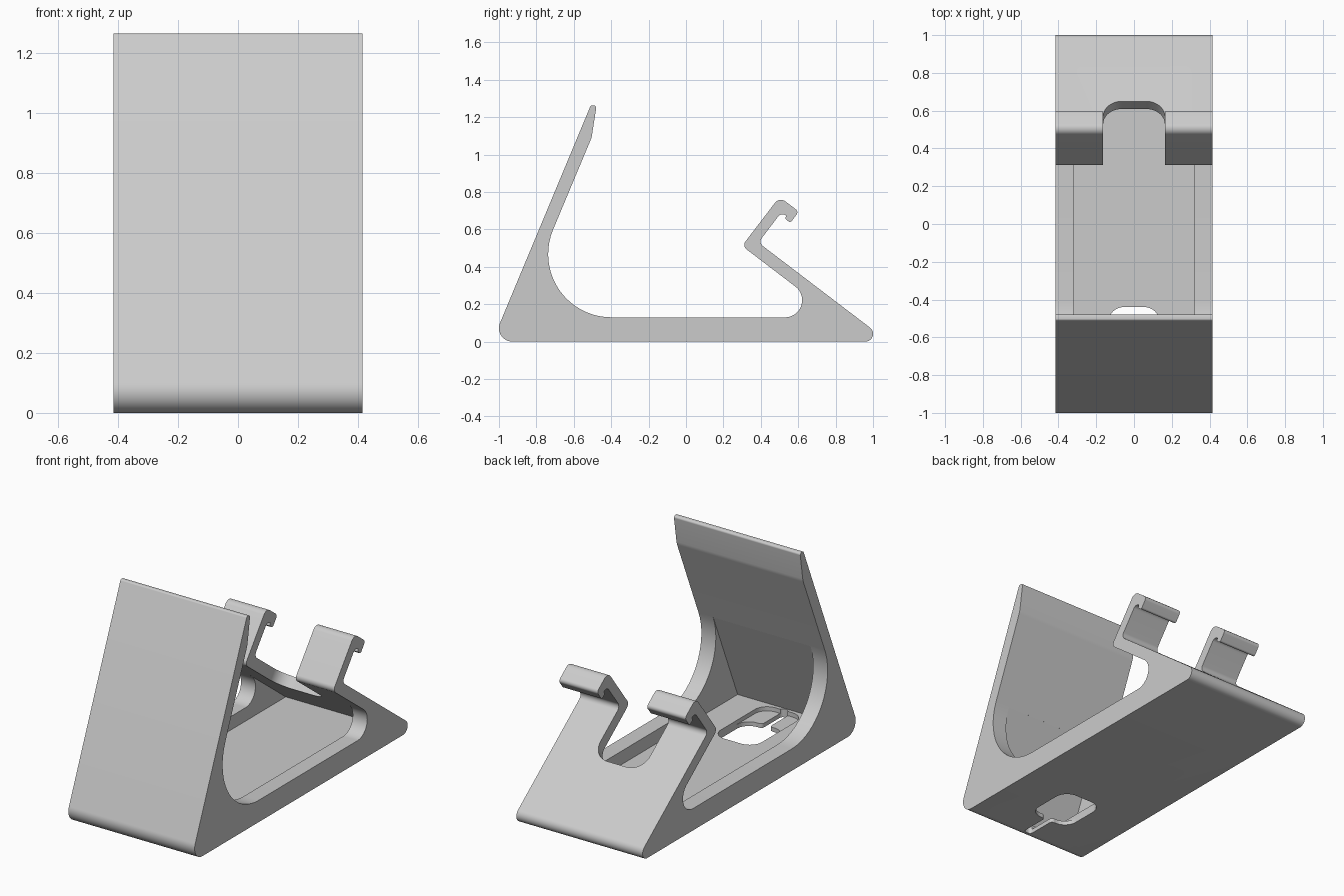
import bpy, bmesh, math
from mathutils import Vector

if "Cube" in bpy.data.objects:
    bpy.data.objects.remove(bpy.data.objects["Cube"])

grey = bpy.data.materials.new("plain_grey")
grey.diffuse_color = (0.6, 0.6, 0.6, 1)
grey.use_nodes = True
grey.node_tree.nodes["Principled BSDF"].inputs["Base Color"].default_value = grey.diffuse_color


def rounded(corners):
    """Turn (a, b, radius) corners into an outline with rounded corners."""
    out = []
    n = len(corners)
    for i, (a, b, r) in enumerate(corners):
        p = Vector((a, b))
        if r == 0:
            out.append(p)
            continue
        u = (Vector(corners[i - 1][:2]) - p).normalized()
        v = (Vector(corners[(i + 1) % n][:2]) - p).normalized()
        half = u.angle(v) / 2
        centre = p + (u + v).normalized() * (r / math.sin(half))
        start = p + u * (r / math.tan(half)) - centre
        end = p + v * (r / math.tan(half)) - centre
        sweep = math.pi - 2 * half
        steps = max(3, math.ceil(sweep / math.radians(6)))
        for k in range(steps + 1):
            t = k / steps
            w = (start * math.sin((1 - t) * sweep) + end * math.sin(t * sweep)) / math.sin(sweep)
            out.append(centre + w)
    return out


def prism(name, outline, origin, u, v, w, low, high):
    """Extrude an outline in the u-v plane along w from low to high."""
    origin, u, v, w = map(Vector, (origin, u, v, w))
    bm = bmesh.new()
    base = [bm.verts.new(origin + u * p.x + v * p.y + w * low) for p in outline]
    face = bm.faces.new(base)
    moved = bmesh.ops.extrude_face_region(bm, geom=[face])["geom"]
    bmesh.ops.translate(bm, vec=w * (high - low),
                        verts=[g for g in moved if isinstance(g, bmesh.types.BMVert)])
    bmesh.ops.recalc_face_normals(bm, faces=bm.faces)
    mesh = bpy.data.meshes.new(name)
    bm.to_mesh(mesh)
    bm.free()
    mesh.materials.append(grey)
    obj = bpy.data.objects.new(name, mesh)
    bpy.context.collection.objects.link(obj)
    return obj


X, Y, Z = (1, 0, 0), (0, 1, 0), (0, 0, 1)
slope = Vector((0.795, -0.607)).normalized()   # down the back plate
normal = Vector((-slope.y, slope.x))           # out of the back plate


def hook(a, b, r):
    """Corner measured along the hook top (a) and below it (b)."""
    p = Vector((0.50, 0.774)) + slope * a - normal * b
    return (p.x, p.y, r)


# Stand side profile: front panel, floor, back plate and hook
profile = rounded([
    (-1.036, 0, 0.072), (-0.509, 1.264, 0.012), (-0.478, 1.262, 0.012),
    (-0.505, 1.09, 0.1), (-0.907, 0.13, 0.338), (0.801, 0.13, 0.0917),
    hook(0, 0.33, 0.03), hook(0, 0, 0.04), hook(0.13, 0, 0.02),
    hook(0.13, 0.075, 0.012), hook(0.095, 0.075, 0.008), hook(0.09, 0.058, 0),
    hook(0.058, 0.058, 0.03), hook(0.058, 0.263, 0.03), (1.0825, 0, 0.042)])
stand = prism("stand", profile, (0, 0, 0), Y, Z, X, -0.415, 0.415)

# Pocket hollowed between the two side walls
pocket = prism("pocket_cutter", rounded([
    (-0.712, 0.597, 0), (-0.942, 0.05, 0), (0.905, 0.05, 0),
    (0.57, 0.306, 0), (0.5, 0.25, 0), (-0.4, 0.4, 0)]),
    (0, 0, 0), Y, Z, X, -0.32, 0.32)

# Round-ended notch that splits the back plate into two hooks
notch = prism("notch_cutter", rounded([
    (-0.163, 0, 0.1), (0.163, 0, 0.1), (0.163, 0.6, 0), (-0.163, 0.6, 0)]),
    (0, 0.65, 0.33), X, (0, -slope.x, -slope.y), (0, normal.x, normal.y), -0.115, 0.5)

# Keyhole in the floor, with a shallow recess around its slot
recess = prism("recess_cutter", rounded([
    (-0.135, -0.44, 0.08), (0.135, -0.44, 0.08),
    (0.135, -0.92, 0.08), (-0.135, -0.92, 0.08)]),
    (0, 0, 0), X, Y, Z, 0.025, 0.06)
keyhole = prism("keyhole_cutter", rounded([
    (-0.135, -0.44, 0.08), (0.135, -0.44, 0.08), (0.135, -0.75, 0.08),
    (0.025, -0.75, 0.02), (0.025, -0.935, 0.02),
    (-0.025, -0.935, 0.02), (-0.025, -0.75, 0.02), (-0.135, -0.75, 0.08)]),
    (0, 0, 0), X, Y, Z, -0.1, 0.055)

bpy.context.view_layer.objects.active = stand
stand.select_set(True)
for cutter in (pocket, notch, recess, keyhole):
    cutter.hide_render = True
    mod = stand.modifiers.new(cutter.name, 'BOOLEAN')
    mod.operation = 'DIFFERENCE'
    mod.solver = 'EXACT'
    mod.object = cutter
    bpy.ops.object.modifier_apply(modifier=mod.name)
    bpy.data.objects.remove(cutter)

bpy.ops.object.shade_smooth_by_angle(angle=math.radians(30))
